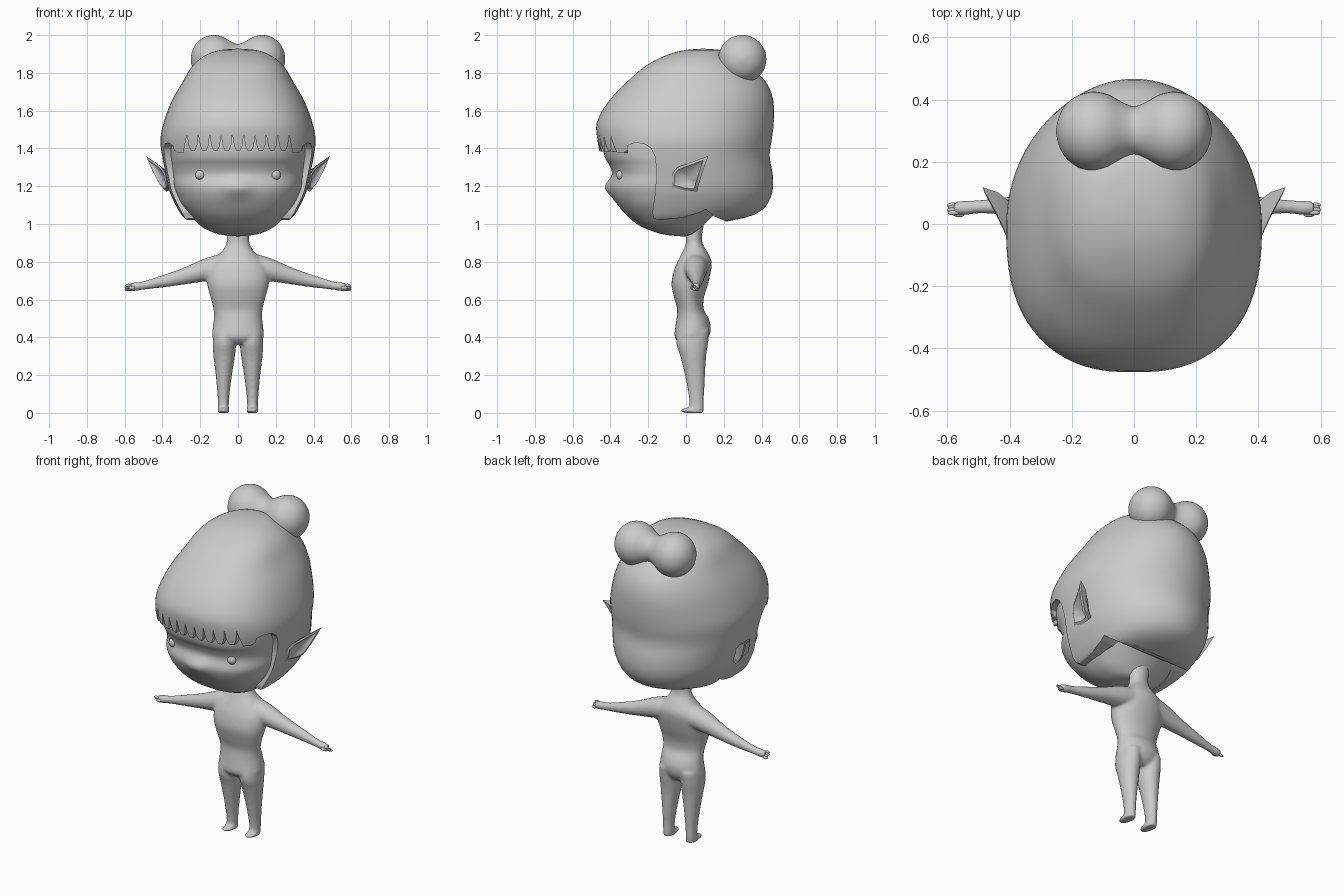
import bpy, bmesh, math
from mathutils import Vector, Matrix

if "Cube" in bpy.data.objects:
    bpy.data.objects.remove(bpy.data.objects["Cube"])

clay = bpy.data.materials.new("light_grey")
clay.diffuse_color = (0.6, 0.6, 0.6, 1)
clay.use_nodes = True
clay.node_tree.nodes["Principled BSDF"].inputs["Base Color"].default_value = clay.diffuse_color


def finish(bm, name, angle=40):
    bmesh.ops.recalc_face_normals(bm, faces=bm.faces)
    me = bpy.data.meshes.new(name)
    bm.to_mesh(me)
    bm.free()
    ob = bpy.data.objects.new(name, me)
    bpy.context.collection.objects.link(ob)
    me.materials.append(clay)
    select(ob)
    if angle:
        bpy.ops.object.shade_smooth_by_angle(angle=math.radians(angle))
    return ob


def select(ob):
    bpy.ops.object.select_all(action='DESELECT')
    ob.select_set(True)
    bpy.context.view_layer.objects.active = ob


def resample(rows, k):
    """Smooth curve through the rows of numbers."""
    out = []
    for i in range(len(rows) - 1):
        a, b, c, d = (rows[max(i - 1, 0)], rows[i], rows[i + 1], rows[min(i + 2, len(rows) - 1)])
        for j in range(k):
            t = j / k
            out.append([0.5 * (2 * q + (r - p) * t + (2 * p - 5 * q + 4 * r - s) * t * t
                               + (3 * q - p - 3 * r + s) * t ** 3) for p, q, r, s in zip(a, b, c, d)])
    return out + [list(rows[-1])]


def power(v, n):
    return math.copysign(abs(v) ** (2 / n), v)


def level_ring(row, n, front):
    """Row: z, centre x, half width, front y, back y."""
    z, cx, w, yf, yb = row
    w, cy, d = max(w, 0.002), (yf + yb) / 2, max((yb - yf) / 2, 0.002)
    pts = []
    for i in range(n):
        a = 2 * math.pi * (i + 0.5) / n
        e = front if math.sin(a) < 0 else 2
        pts.append((cx + w * power(math.cos(a), e), cy + d * power(math.sin(a), e), z))
    return pts


def side_ring(row, n, front):
    """Row: x, centre y, centre z, radius y, radius z."""
    x, y, z, ry, rz = row
    return [(x, y + max(ry, 0.002) * math.cos(2 * math.pi * i / n),
             z + max(rz, 0.002) * math.sin(2 * math.pi * i / n)) for i in range(n)]


def loft(bm, rows, ring, n=32, k=4, front=2):
    rings = [[bm.verts.new(p) for p in ring(r, n, front)] for r in resample(rows, k)]
    for a, b in zip(rings, rings[1:]):
        for i in range(n):
            bm.faces.new((a[i], a[(i + 1) % n], b[(i + 1) % n], b[i]))
    bm.faces.new(rings[0])
    bm.faces.new(rings[-1])


def blob(bm, centre, size, seg=20):
    m = Matrix.Translation(centre) @ Matrix.Diagonal((*size, 1))
    bmesh.ops.create_uvsphere(bm, u_segments=seg, v_segments=seg // 2, radius=1, matrix=m)


def prism(name, a, b):
    """Solid between two matching outlines, used as a cutter."""
    bm = bmesh.new()
    va, vb = [bm.verts.new(p) for p in a], [bm.verts.new(p) for p in b]
    bm.faces.new(va)
    bm.faces.new(vb)
    for i in range(len(va)):
        j = (i + 1) % len(va)
        bm.faces.new((va[i], va[j], vb[j], vb[i]))
    ob = finish(bm, name, 0)
    ob.hide_render = True
    return ob


# Head with brow hollow and wedge nose
bm = bmesh.new()
loft(bm, [(0.935, 0, 0.01, -0.03, 0), (0.945, 0, 0.10, -0.12, 0.04), (0.97, 0, 0.165, -0.20, 0.07),
          (1.0, 0, 0.21, -0.26, 0.10), (1.05, 0, 0.26, -0.32, 0.15), (1.1, 0, 0.30, -0.36, 0.2),
          (1.15, 0, 0.325, -0.39, 0.25), (1.2, 0, 0.343, -0.403, 0.28), (1.26, 0, 0.35, -0.388, 0.3),
          (1.31, 0, 0.355, -0.405, 0.3), (1.36, 0, 0.36, -0.432, 0.3), (1.45, 0, 0.36, -0.438, 0.3),
          (1.55, 0, 0.33, -0.41, 0.3), (1.65, 0, 0.2, -0.25, 0.2)], level_ring, 64, 4, 2.5)
for v in bm.verts:
    if v.co.y < -0.2:
        v.co.y -= 0.036 * math.exp(-(v.co.x / 0.055) ** 2 - ((v.co.z - 1.195) / 0.05) ** 2)
finish(bm, "head", 60)

# Eyes
bm = bmesh.new()
for s in (-1, 1):
    blob(bm, (s * 0.2, -0.347, 1.26), (0.026, 0.022, 0.026))
finish(bm, "eyes")

# Hair mass
bm = bmesh.new()
loft(bm, [(1.0, 0, 0.22, -0.4, 0.14), (1.02, 0, 0.27, -0.42, 0.25), (1.045, 0, 0.297, -0.43, 0.35),
          (1.09, 0, 0.325, -0.44, 0.42), (1.17, 0, 0.362, -0.45, 0.458), (1.26, 0, 0.382, -0.45, 0.46),
          (1.36, 0, 0.402, -0.455, 0.443), (1.45, 0, 0.411, -0.47, 0.455), (1.54, 0, 0.393, -0.472, 0.465),
          (1.65, 0, 0.352, -0.41, 0.463), (1.75, 0, 0.295, -0.315, 0.425), (1.84, 0, 0.24, -0.21, 0.33),
          (1.895, 0, 0.17, -0.1, 0.24), (1.92, 0, 0.1, -0.01, 0.19), (1.928, 0, 0.01, 0.08, 0.1)],
     level_ring, 72, 3, 2.5)
hair = finish(bm, "hair", 0)

# Scalloped fringe opening
edge = [(-0.6, 0.8), (-0.6, 1.432), (-0.36, 1.41), (-0.32, 1.375), (-0.29, 1.375)]
for i in range(9):
    x = -0.27 + 0.06 * i
    edge += [(x, 1.475), (x + 0.009, 1.415), (x + 0.02, 1.39), (x + 0.04, 1.385), (x + 0.054, 1.415)]
edge += [(0.27, 1.475), (0.29, 1.375), (0.32, 1.375), (0.36, 1.41), (0.6, 1.432), (0.6, 0.8)]
fringe_cut = prism("fringe_cutter", [(x, -0.7, z) for x, z in edge], [(x, -0.3, z) for x, z in edge])

# Cheek opening and lower hairline
line = [(-0.31, 0.8), (-0.31, 1.415), (-0.27, 1.43), (-0.22, 1.425), (-0.185, 1.4), (-0.165, 1.36),
        (-0.155, 1.28), (-0.165, 1.15), (-0.178, 1.06), (-0.17, 1.03), (-0.145, 1.02), (-0.02, 1.032),
        (0.07, 1.06), (0.105, 1.078), (0.15, 1.04), (0.21, 1.015), (0.22, 0.8)]
cheek_cut = prism("cheek_cutter", [(-0.7, y, z) for y, z in line], [(0.7, y, z) for y, z in line])

for cutter in (fringe_cut, cheek_cut):
    select(hair)
    mod = hair.modifiers.new("cut", 'BOOLEAN')
    mod.operation, mod.solver, mod.object = 'DIFFERENCE', 'EXACT', cutter
    bpy.ops.object.modifier_apply(modifier=mod.name)
    bpy.data.objects.remove(cutter)
select(hair)
bpy.ops.object.shade_smooth_by_angle(angle=math.radians(40))

# Twin buns joined by a narrow waist
half = [(0.25, 0.01), (0.241, 0.047), (0.222, 0.082), (0.19, 0.11), (0.155, 0.124), (0.12, 0.127),
        (0.08, 0.117), (0.04, 0.095)]
prof = [(-x, r) for x, r in half] + [(0, 0.08)] + half[::-1]
bm = bmesh.new()
loft(bm, [(x, 0.298, 1.873, r, r) for x, r in prof], side_ring, 40, 3)
finish(bm, "hair_buns", 60)

# Pointed ears: hollow outside, rounded inside
bm = bmesh.new()
rim = [(0.372, -0.075, 1.195), (0.385, -0.07, 1.27), (0.405, -0.045, 1.3), (0.445, 0.04, 1.332),
       (0.487, 0.118, 1.36), (0.452, 0.09, 1.28), (0.415, 0.068, 1.21), (0.38, 0.06, 1.172),
       (0.365, -0.01, 1.178)]
for s in (-1, 1):
    pts = [Vector((s * x, y, z)) for x, y, z in rim]
    mid = Vector((s * 0.4, 0.01, 1.245))
    out = Vector((s * 0.8, -0.6, 0)).normalized()
    outer = [bm.verts.new(p) for p in pts]
    lip = [bm.verts.new(p.lerp(mid, 0.2) + out * 0.008) for p in pts]
    bowl = [bm.verts.new(p.lerp(mid, 0.45) - out * 0.01) for p in pts]
    back = [bm.verts.new(p.lerp(mid, 0.3) - out * 0.028) for p in pts]
    dent, inner = bm.verts.new(mid - out * 0.015), bm.verts.new(mid - out * 0.05)
    for i in range(len(pts)):
        j = (i + 1) % len(pts)
        for a, b in ((outer, lip), (lip, bowl), (outer, back)):
            bm.faces.new((a[i], a[j], b[j], b[i]))
        bm.faces.new((bowl[i], bowl[j], dent))
        bm.faces.new((back[i], back[j], inner))
finish(bm, "ears", 50)

# Body: torso, arms, legs and feet fused into one skin
bm = bmesh.new()
loft(bm, [(0.365, 0, 0.09, -0.03, 0.09), (0.4, 0, 0.134, -0.06, 0.12), (0.45, 0, 0.134, -0.057, 0.132),
          (0.5, 0, 0.128, -0.05, 0.12), (0.55, 0, 0.13, -0.047, 0.093), (0.61, 0, 0.145, -0.063, 0.095),
          (0.68, 0, 0.163, -0.077, 0.116), (0.75, 0, 0.165, -0.065, 0.132), (0.8, 0, 0.14, -0.045, 0.136),
          (0.85, 0, 0.09, -0.02, 0.115), (0.89, 0, 0.064, -0.002, 0.09), (0.94, 0, 0.058, -0.002, 0.085),
          (1.02, 0, 0.06, -0.002, 0.1)], level_ring, 40, 3, 2.2)
for s in (-1, 1):
    loft(bm, [(s * 0.08, 0.05, 0.775, 0.07, 0.07), (s * 0.17, 0.052, 0.758, 0.06, 0.062),
              (s * 0.25, 0.055, 0.735, 0.047, 0.05), (s * 0.33, 0.058, 0.713, 0.037, 0.04),
              (s * 0.42, 0.058, 0.692, 0.028, 0.031), (s * 0.5, 0.055, 0.675, 0.022, 0.023),
              (s * 0.545, 0.052, 0.668, 0.024, 0.023), (s * 0.58, 0.05, 0.665, 0.02, 0.022)],
         side_ring, 24, 3)
    loft(bm, [(0.44, s * 0.07, 0.06, -0.045, 0.125), (0.37, s * 0.072, 0.062, -0.052, 0.118),
              (0.3, s * 0.073, 0.057, -0.03, 0.107), (0.2, s * 0.075, 0.043, -0.006, 0.101),
              (0.1, s * 0.077, 0.032, 0.013, 0.096), (0.04, s * 0.077, 0.029, 0.018, 0.095),
              (0.0, s * 0.077, 0.03, 0.012, 0.094)], level_ring, 24, 3)
    blob(bm, (s * 0.077, 0.03, 0.013), (0.034, 0.06, 0.015))
body = finish(bm, "body", 0)
mod = body.modifiers.new("fuse", 'REMESH')
mod.mode, mod.voxel_size, mod.use_smooth_shade = 'VOXEL', 0.008, True
bpy.ops.object.modifier_apply(modifier=mod.name)
mod = body.modifiers.new("soften", 'SMOOTH')
mod.factor, mod.iterations = 0.5, 8
bpy.ops.object.modifier_apply(modifier=mod.name)
bpy.ops.object.shade_smooth_by_angle(angle=math.radians(60))

# Fingers and thumbs
bm = bmesh.new()
for s in (-1, 1):
    for i, (y, z) in enumerate([(0.036, 0.676), (0.045, 0.667), (0.053, 0.659), (0.061, 0.652)]):
        blob(bm, (s * (0.58 + 0.003 * (i % 2)), y, z), (0.018, 0.008, 0.008), 12)
    blob(bm, (s * 0.562, 0.03, 0.662), (0.018, 0.008, 0.009), 12)
finish(bm, "fingers")
